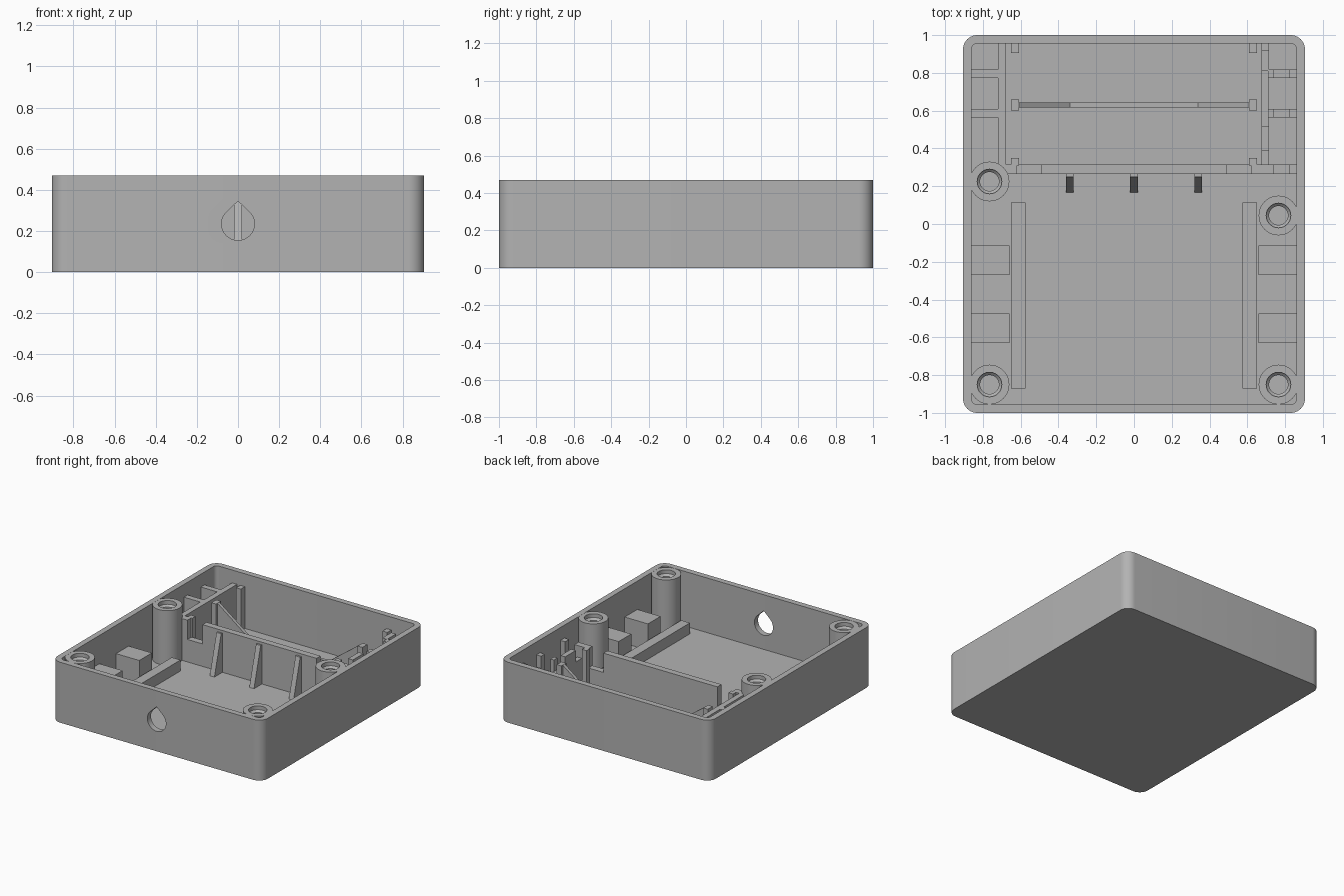
import bpy, bmesh, math
from mathutils import Matrix

old = bpy.data.objects.get("Cube")
if old:
    bpy.data.objects.remove(old, do_unlink=True)

grey = bpy.data.materials.new("plain grey plastic")
grey.use_nodes = True
COLOUR = (0.45, 0.45, 0.45, 1)
grey.diffuse_color = COLOUR
grey.node_tree.nodes["Principled BSDF"].inputs["Base Color"].default_value = COLOUR

FLOOR, RIM, TALL = 0.045, 0.47, 0.37


def finish(name, bm, smooth=False):
    bmesh.ops.recalc_face_normals(bm, faces=bm.faces)
    mesh = bpy.data.meshes.new(name)
    bm.to_mesh(mesh)
    bm.free()
    mesh.materials.append(grey)
    ob = bpy.data.objects.new(name, mesh)
    bpy.context.collection.objects.link(ob)
    if smooth:
        smooth_edges(ob)
    return ob


def smooth_edges(ob):
    bpy.ops.object.select_all(action='DESELECT')
    ob.select_set(True)
    bpy.context.view_layer.objects.active = ob
    bpy.ops.object.shade_smooth_by_angle(angle=math.radians(30))


def box(name, x0, x1, y0, y1, z0, z1):
    bm = bmesh.new()
    place = Matrix.Translation(((x0 + x1) / 2, (y0 + y1) / 2, (z0 + z1) / 2))
    size = Matrix.Diagonal((x1 - x0, y1 - y0, z1 - z0, 1))
    bmesh.ops.create_cube(bm, size=1, matrix=place @ size)
    return finish(name, bm)


def prism(name, outline, axis, a, b):
    """Extrude a 2D outline along x, y or z from a to b."""
    def to3d(p):
        return {'x': (a, *p), 'y': (p[0], a, p[1]), 'z': (*p, a)}[axis]
    bm = bmesh.new()
    face = bm.faces.new([bm.verts.new(to3d(p)) for p in outline])
    ext = bmesh.ops.extrude_face_region(bm, geom=[face])
    move = [(b - a) * (axis == k) for k in 'xyz']
    bmesh.ops.translate(bm, vec=move, verts=[v for v in ext['geom'] if isinstance(v, bmesh.types.BMVert)])
    return finish(name, bm)


def rounded(hx, hy, r, steps=10):
    pts = []
    for k, (sx, sy) in enumerate([(1, 1), (-1, 1), (-1, -1), (1, -1)]):
        for i in range(steps + 1):
            t = (k + i / steps) * math.pi / 2
            pts.append((sx * (hx - r) + r * math.cos(t), sy * (hy - r) + r * math.sin(t)))
    return pts


def cut(ob, cutter):
    mod = ob.modifiers.new("cut", 'BOOLEAN')
    mod.operation, mod.solver, mod.object = 'DIFFERENCE', 'EXACT', cutter
    bpy.context.view_layer.objects.active = ob
    bpy.ops.object.modifier_apply(modifier=mod.name)
    bpy.data.objects.remove(cutter, do_unlink=True)


# Outer tray with cavity and teardrop opening in the front wall
shell = prism("case_shell", rounded(0.905, 1, 0.075), 'z', 0, RIM)
cut(shell, prism("cavity_cutter", rounded(0.86, 0.955, 0.03), 'z', FLOOR, 0.6))
tear = [(0, 0.345)]
for i in range(33):
    t = math.radians(135 + 270 * i / 32)
    tear.append((0.08 * math.cos(t), 0.235 + 0.08 * math.sin(t)))
cut(shell, prism("teardrop_cutter", tear, 'y', -1.1, -0.9))
smooth_edges(shell)

# Hollow screw posts, turned from a profile
POST = [(0.105, FLOOR - 0.01), (0.105, 0.469), (0.065, 0.469), (0.065, 0.44),
        (0.05, 0.425), (0.05, 0.1), (0, 0.1)]
for name, px, py in [("back_right", -0.765, 0.225), ("back_left", 0.765, 0.045),
                     ("front_right", -0.765, -0.85), ("front_left", 0.765, -0.85)]:
    bm = bmesh.new()
    vs = [bm.verts.new((px + r, py, z)) for r, z in POST]
    es = [bm.edges.new(pair) for pair in zip(vs, vs[1:])]
    bmesh.ops.spin(bm, geom=vs + es, cent=(px, py, 0), axis=(0, 0, 1),
                   angle=math.tau, steps=40, use_duplicate=False)
    bmesh.ops.remove_doubles(bm, verts=bm.verts, dist=1e-4)
    finish(name + "_screw_post", bm, True)

# Board rails and support blocks on both sides
BASE = FLOOR - 0.01
for side, s in (("right", -1), ("left", 1)):
    xs = sorted((s * 0.575, s * 0.65))
    box(side + "_board_rail", *xs, -0.87, 0.115, BASE, 0.13)
    xs = sorted((s * 0.66, s * 0.87))
    for label, y in (("front", -0.63), ("rear", -0.27)):
        box(f"{side}_{label}_support_block", *xs, y, y + 0.155, BASE, 0.25)

# Battery bay front wall, with a notch near each end
wall = [(-0.72, BASE), (0.74, BASE), (0.74, TALL), (0.62, TALL), (0.62, 0.22), (0.49, 0.22),
        (0.49, TALL), (-0.49, TALL), (-0.49, 0.22), (-0.62, 0.22), (-0.62, TALL), (-0.72, TALL)]
prism("bay_front_wall", wall, 'y', 0.265, 0.315)

# Steep gussets bracing the bay wall
for label, x in (("right", -0.34), ("middle", 0), ("left", 0.34)):
    prism(label + "_gusset", [(0.165, BASE), (0.27, BASE), (0.27, 0.35), (0.25, 0.35)],
          'x', x - 0.02, x + 0.02)

# Low divider between the cells, rising towards both ends
divider = [(-0.61, BASE), (0.61, BASE), (0.61, TALL), (0.34, 0.17), (-0.34, 0.17), (-0.61, TALL)]
prism("cell_divider", divider, 'y', 0.618, 0.643)

# Contact guide posts
for side, s in (("right", -1), ("left", 1)):
    xs = sorted((s * 0.61, s * 0.65))
    for label, y0, y1 in (("front", 0.31, 0.35), ("middle", 0.6, 0.66), ("back", 0.905, 0.96)):
        box(f"{side}_{label}_contact_guide", *xs, y0, y1, BASE, TALL)

# Right end wall with ribs to the case side
box("right_end_wall", -0.72, -0.677, 0.31, 0.96, BASE, TALL)
for label, y in (("front", 0.565), ("back", 0.772)):
    box(f"right_{label}_end_rib", -0.87, -0.71, y, y + 0.045, BASE, TALL)

# Left end wall with raised tabs, and ribs notched for a wire
box("left_end_wall", 0.675, 0.715, 0.31, 0.96, BASE, 0.28)
for label, y0, y1 in (("front", 0.39, 0.52), ("back", 0.81, 0.92)):
    box(f"left_{label}_end_tab", 0.675, 0.715, y0, y1, 0.27, TALL)
notched = [(0.71, BASE), (0.87, BASE), (0.87, TALL), (0.82, TALL),
           (0.82, 0.25), (0.74, 0.25), (0.74, TALL), (0.71, TALL)]
for label, y, w in (("front", 0.265, 0.05), ("middle", 0.565, 0.045), ("back", 0.772, 0.045)):
    prism(f"left_{label}_end_rib", notched, 'y', y, y + w)

# Raised polarity marks on the bay floor
for label, s, plus_y, minus_y in (("right", -1, 0.48, 0.82), ("left", 1, 0.81, 0.49)):
    x = s * 0.467
    a, b = 0.055, 0.012
    plus = [(a, -b), (a, b), (b, b), (b, a), (-b, a), (-b, b),
            (-a, b), (-a, -b), (-b, -b), (-b, -a), (b, -a), (b, -b)]
    prism(label + "_plus_mark", [(x + u, plus_y + v) for u, v in plus], 'z', FLOOR - 0.002, FLOOR + 0.007)
    box(label + "_minus_mark", x - 0.033, x + 0.033, minus_y - b, minus_y + b, FLOOR - 0.002, FLOOR + 0.007)
